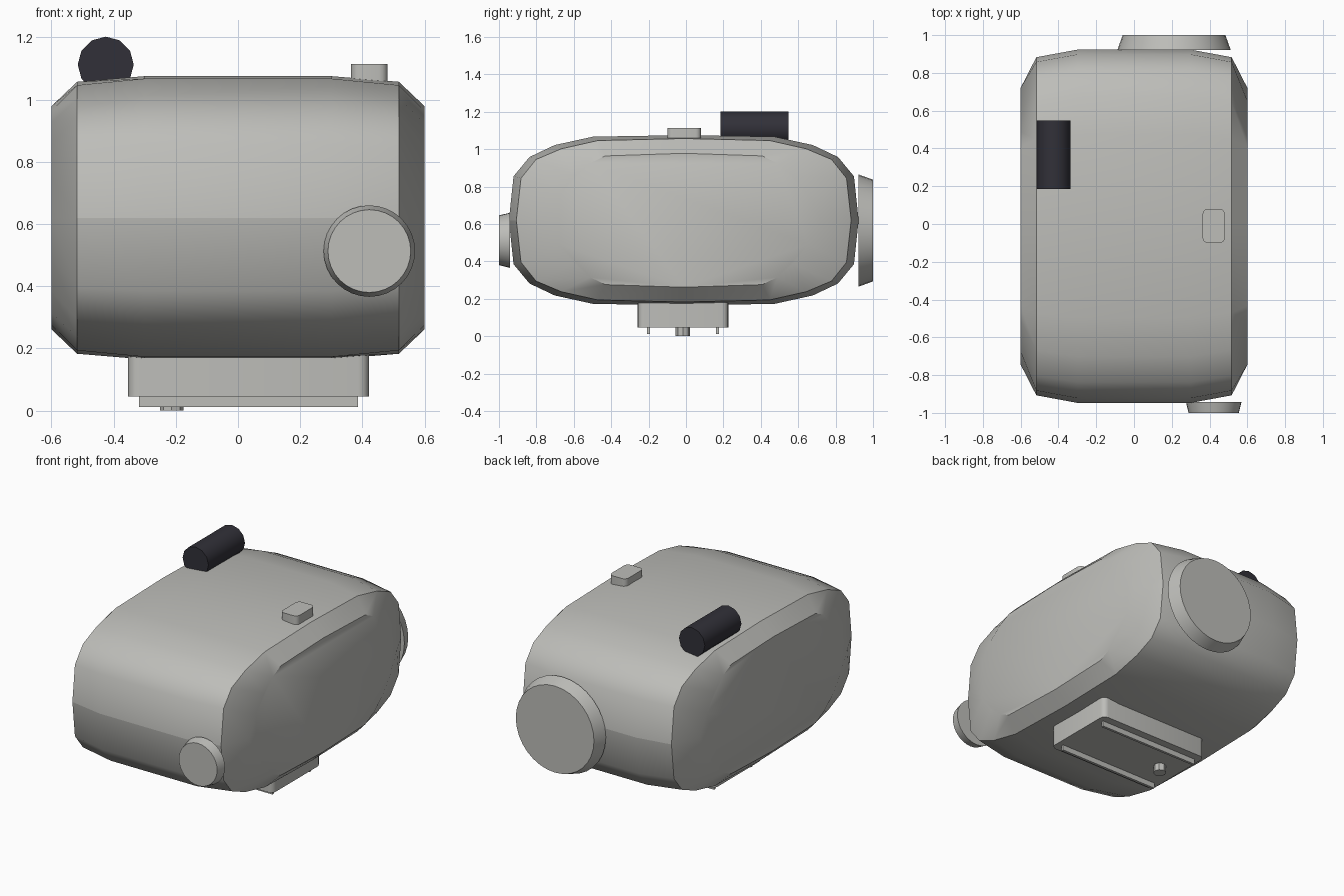
import bpy, bmesh, math
from mathutils import Matrix, Vector

cube = bpy.data.objects.get("Cube")
if cube:
    bpy.data.objects.remove(cube, do_unlink=True)


def material(name, rgb):
    m = bpy.data.materials.new(name)
    m.use_nodes = True
    m.diffuse_color = (*rgb, 1)
    m.node_tree.nodes["Principled BSDF"].inputs["Base Color"].default_value = (*rgb, 1)
    return m


GREY = material("warm grey", (0.51, 0.51, 0.485))
DARK = material("dark charcoal", (0.031, 0.030, 0.040))


def finish(name, bm, mat, is_seam=lambda e: False):
    """Smooth shading, keeping steep edges and seams sharp."""
    bmesh.ops.recalc_face_normals(bm, faces=bm.faces)
    for f in bm.faces:
        f.smooth = True
    for e in bm.edges:
        e.smooth = e.calc_face_angle(0) < math.radians(38) and not is_seam(e)
    me = bpy.data.meshes.new(name)
    bm.to_mesh(me)
    bm.free()
    me.materials.append(mat)
    ob = bpy.data.objects.new(name, me)
    bpy.context.collection.objects.link(ob)
    return ob


def box(name, lo, hi, mat, corner=0):
    """Box between two corners, with optional rounded upright edges."""
    lo, hi = Vector(lo), Vector(hi)
    bm = bmesh.new()
    bmesh.ops.create_cube(bm, size=1)
    size = hi - lo
    for v in bm.verts:
        v.co = (lo + hi) / 2 + Vector(a * b for a, b in zip(v.co, size))
    if corner:
        upright = [e for e in bm.edges
                   if abs(e.verts[0].co.z - e.verts[1].co.z) > size.z / 2]
        bmesh.ops.bevel(bm, geom=upright, offset=corner, segments=4,
                        profile=0.5, affect='EDGES')
    return finish(name, bm, mat)


def disc(name, start, end, r1, r2, sides, mat):
    """Tapered cylinder running from start to end."""
    start, end = Vector(start), Vector(end)
    axis = end - start
    bm = bmesh.new()
    rot = axis.to_track_quat('Z', 'Y').to_matrix().to_4x4()
    bmesh.ops.create_cone(bm, cap_ends=True, segments=sides, radius1=r1, radius2=r2,
                          depth=axis.length,
                          matrix=Matrix.Translation((start + end) / 2) @ rot)
    return finish(name, bm, mat)


# Body: quarter outlines (y, z) mirrored into rings and lofted across x
MID_Y, MID_Z = -0.012, 0.62
FULL = [(0.935, 0), (0.91, 0.235), (0.825, 0.338), (0.69, 0.402), (0.485, 0.447), (0, 0.455)]
SHOULDER = [(0.895, 0), (0.87, 0.225), (0.79, 0.325), (0.655, 0.382), (0.46, 0.426), (0, 0.437)]
CAP = [(0.733, 0), (0.665, 0.13), (0.585, 0.235), (0.5, 0.305), (0.42, 0.344), (0, 0.358)]


def ring(bm, x, q):
    half = q + [(-y, z) for y, z in reversed(q[:-1])]
    loop = half + [(y, -z) for y, z in reversed(half[1:-1])]
    return [bm.verts.new((x, MID_Y + y, MID_Z + z)) for y, z in loop]


bm = bmesh.new()
stations = [(-0.6, CAP), (-0.517, SHOULDER), (-0.3, FULL),
            (0.3, FULL), (0.517, SHOULDER), (0.6, CAP)]
rings = [ring(bm, x, q) for x, q in stations]
for a, b in zip(rings, rings[1:]):
    for i in range(len(a)):
        j = (i + 1) % len(a)
        bm.faces.new((a[i], a[j], b[j], b[i]))
bm.faces.new(rings[0])
bm.faces.new(rings[-1])
finish("body_shell", bm, GREY,
       lambda e: all(abs(v.co.z - MID_Z) < 0.001 and abs(v.co.x) < 0.55 for v in e.verts))

# Lenses at front and back
disc("front_lens", (0.422, -0.942, 0.513), (0.422, -1.0, 0.513), 0.147, 0.133, 32, GREY)
disc("rear_lens", (0.212, 0.922, 0.565), (0.212, 1.0, 0.565), 0.3, 0.272, 32, GREY)

# Controls on top
disc("top_roller", (-0.425, 0.185, 1.112), (-0.425, 0.548, 1.112), 0.09, 0.09, 12, DARK)
box("top_button", (0.363, -0.1, 1.0), (0.481, 0.08, 1.114), GREY, 0.028)

# Mounting foot with two rails and a locating peg
box("mount_block", (-0.353, -0.258, 0.046), (0.421, 0.226, 0.25), GREY, 0.035)
for side, y in (("front", -0.2), ("rear", 0.168)):
    box(side + "_rail", (-0.318, y - 0.008, 0.012), (0.385, y + 0.008, 0.06), GREY)
disc("mount_peg", (-0.213, -0.017, 0.06), (-0.213, -0.017, 0.0), 0.038, 0.038, 8, GREY)
